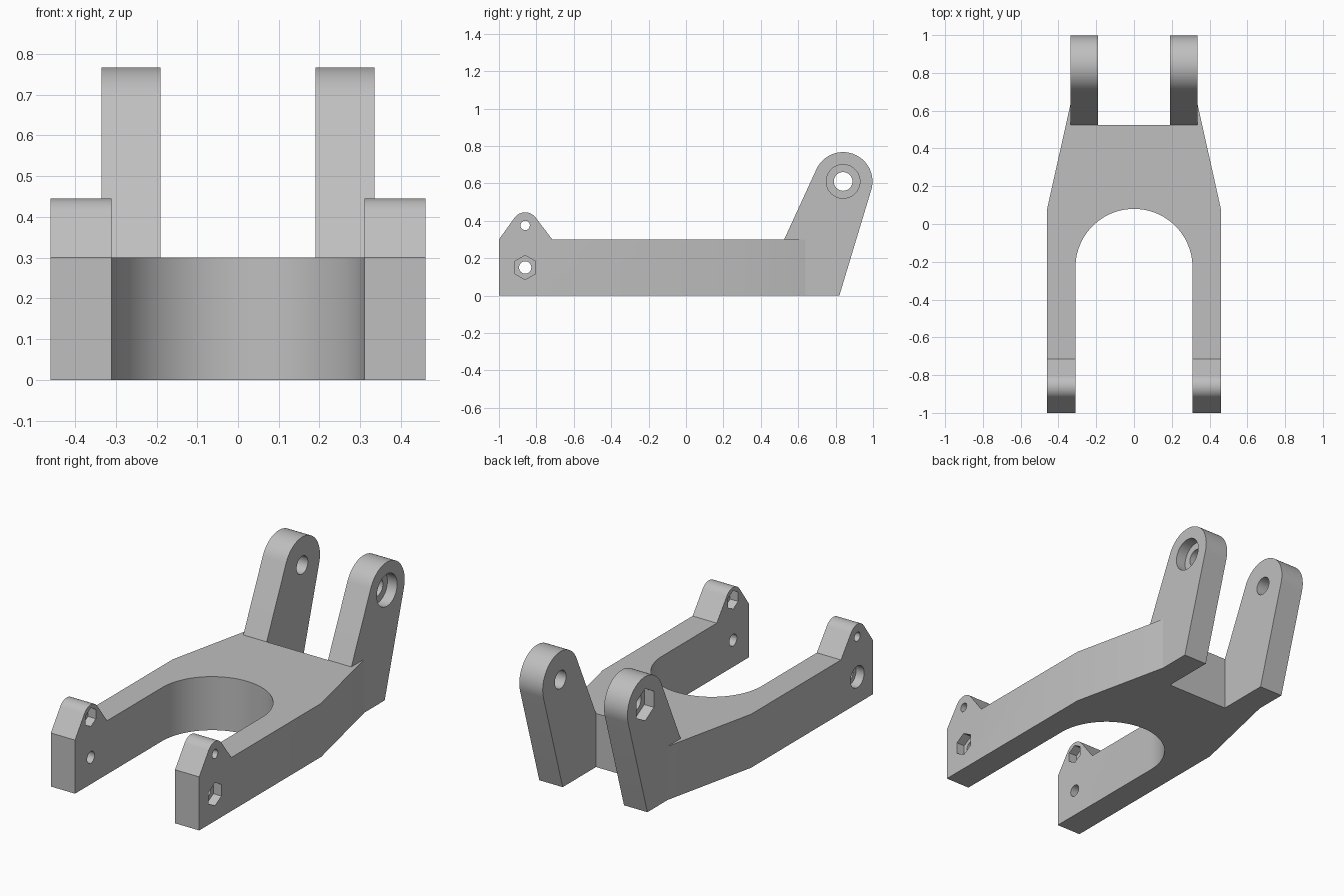
import bpy, bmesh
from math import pi, cos, sin, atan2, acos, hypot, radians
from mathutils import Vector

cube = bpy.data.objects.get("Cube")
if cube:
    bpy.data.objects.remove(cube, do_unlink=True)

grey = bpy.data.materials.new("plain grey")
grey.use_nodes = True
grey.diffuse_color = (0.52, 0.52, 0.52, 1)
grey.node_tree.nodes["Principled BSDF"].inputs["Base Color"].default_value = (0.52, 0.52, 0.52, 1)


def prism(name, points, direction):
    """Extrude a closed loop of 3D points into a solid."""
    bm = bmesh.new()
    face = bm.faces.new([bm.verts.new(p) for p in points])
    new = bmesh.ops.extrude_face_region(bm, geom=[face])["geom"]
    verts = [v for v in new if isinstance(v, bmesh.types.BMVert)]
    bmesh.ops.translate(bm, vec=Vector(direction), verts=verts)
    bmesh.ops.recalc_face_normals(bm, faces=bm.faces)
    mesh = bpy.data.meshes.new(name)
    bm.to_mesh(mesh)
    bm.free()
    mesh.materials.append(grey)
    obj = bpy.data.objects.new(name, mesh)
    bpy.context.collection.objects.link(obj)
    return obj


def side_prism(name, profile, x0, x1):
    return prism(name, [(x0, y, z) for y, z in profile], (x1 - x0, 0, 0))


def arc(cx, cy, r, start, end, steps):
    angles = [start + (end - start) * i / steps for i in range(steps + 1)]
    return [(cx + r * cos(a), cy + r * sin(a)) for a in angles]


def tangent_angle(point, centre, r, side):
    """Angle on the circle where a line from the point touches it."""
    dy, dz = point[0] - centre[0], point[1] - centre[1]
    return atan2(dz, dy) + side * acos(r / hypot(dy, dz))


def rounded_top(back, front, centre, r):
    """Back point, tangent arc over the centre, front point."""
    a0 = tangent_angle(back, centre, r, 1)
    a1 = tangent_angle(front, centre, r, -1) % (2 * pi)
    return [back] + arc(*centre, r, a0, a1, 28) + [front]


def combine(target, tool, operation):
    mod = target.modifiers.new(operation, 'BOOLEAN')
    mod.operation, mod.solver, mod.object = operation, 'EXACT', tool
    bpy.context.view_layer.update()
    graph = bpy.context.evaluated_depsgraph_get()
    mesh = bpy.data.meshes.new_from_object(target.evaluated_get(graph))
    target.modifiers.clear()
    target.data = mesh
    bpy.data.objects.remove(tool, do_unlink=True)


IN, OUT = 0.31, 0.46            # front arms
LUG_IN, LUG_OUT = 0.19, 0.335   # rear lugs
HEIGHT, BACK = 0.3, 0.525

# Fork body: plan outline with a round-ended slot
right_edge = [(IN, -1), (OUT, -1), (OUT, 0.08), (LUG_OUT, 0.64),
              (LUG_IN, 0.64), (LUG_IN, BACK)]
left_edge = [(-x, y) for x, y in reversed(right_edge)]
slot = arc(0, -0.23, IN, pi, 0, 48)
outline = right_edge + left_edge + slot
frame = prism("fork_frame", [(x, y, 0) for x, y in outline], (0, 0, HEIGHT))

# Front ears and rear lugs on both sides
pivot, ear_hole, bolt = (0.84, 0.61), (-0.86, 0.375), (-0.86, 0.15)
ear = rounded_top((-0.715, HEIGHT), (-1, HEIGHT), ear_hole, 0.07)
lug = rounded_top((0.82, 0), (BACK, HEIGHT), pivot, 0.157) + [(BACK, 0)]
for s in (-1, 1):
    combine(frame, side_prism("front_ear", ear, s * IN, s * OUT), 'UNION')
    combine(frame, side_prism("rear_lug", lug, s * LUG_IN, s * LUG_OUT), 'UNION')

# Through holes
for centre, r in ((pivot, 0.05), (ear_hole, 0.025), (bolt, 0.033)):
    circle = arc(*centre, r, 0, 2 * pi, 32)[:-1]
    combine(frame, side_prism("hole_cutter", circle, -0.6, 0.6), 'DIFFERENCE')


def recess(centre, r, sides, face_x, inward, depth):
    """Round counterbore or hexagonal nut pocket sunk into a side face."""
    shape = arc(*centre, r, pi / 2, pi / 2 + 2 * pi, sides)[:-1]
    cutter = side_prism("recess_cutter", shape,
                        face_x - inward * 0.02, face_x + inward * depth)
    combine(frame, cutter, 'DIFFERENCE')


# Bolt head recesses and nut pockets
recess(pivot, 0.09, 40, LUG_OUT, -1, 0.06)
recess(pivot, 0.09, 6, -LUG_OUT, 1, 0.06)
recess(bolt, 0.065, 6, OUT, -1, 0.05)
recess(bolt, 0.06, 40, -OUT, 1, 0.05)
for s in (-1, 1):
    recess(ear_hole, 0.052, 6, s * IN, s, 0.05)

# Smooth curves, sharp corners
bpy.ops.object.select_all(action='DESELECT')
frame.select_set(True)
bpy.context.view_layer.objects.active = frame
bpy.ops.object.shade_smooth_by_angle(angle=radians(20))
